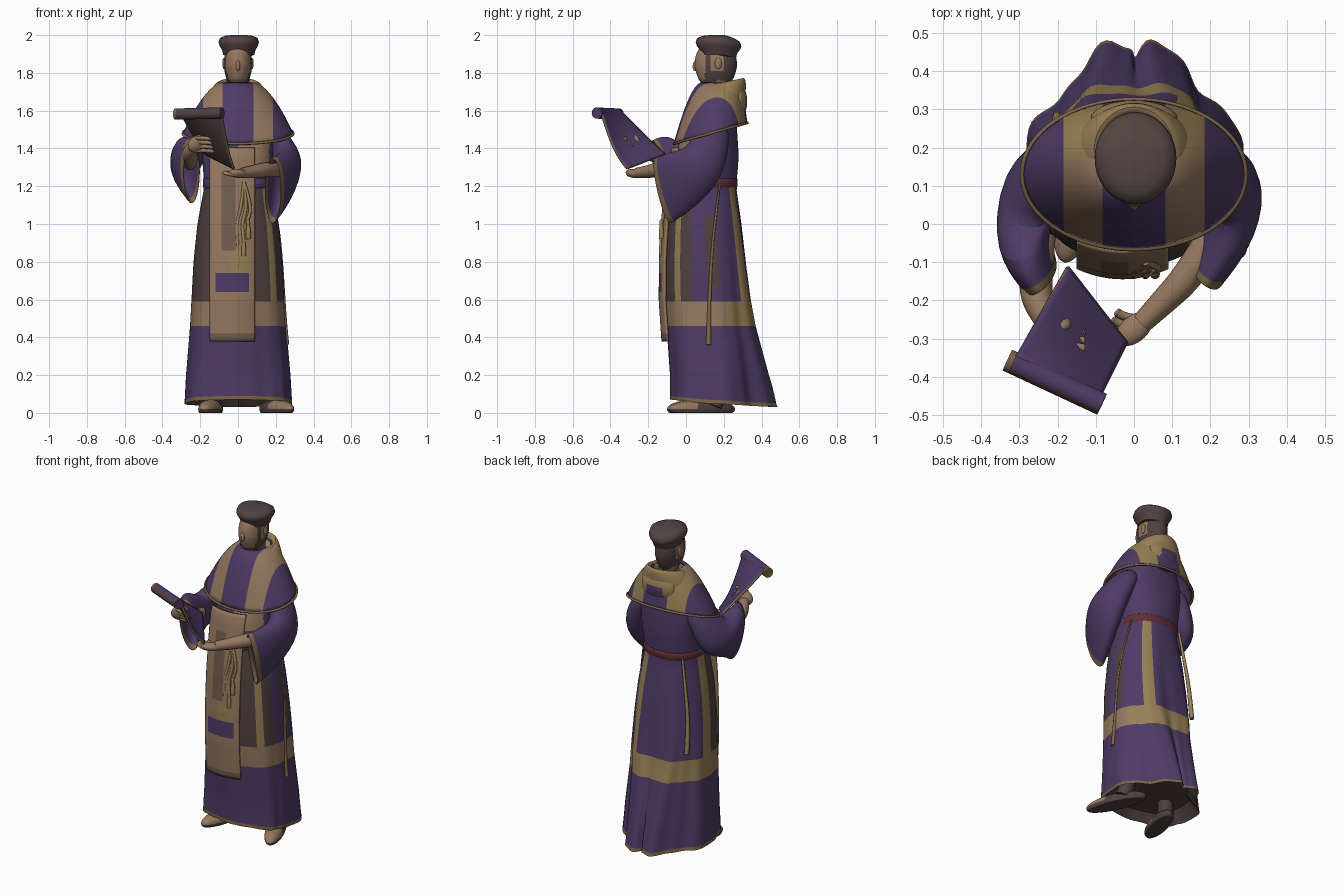
import bpy, bmesh
from math import sin, cos, pi, radians, degrees
from mathutils import Vector, Euler

if "Cube" in bpy.data.objects:
    bpy.data.objects.remove(bpy.data.objects["Cube"], do_unlink=True)

COLOURS = {
    "purple cloth": (0.076, 0.044, 0.132),
    "gold cloth": (0.315, 0.215, 0.092),
    "tan": (0.305, 0.19, 0.118),
    "taupe": (0.17, 0.108, 0.078),
    "dark brown": (0.078, 0.053, 0.050),
    "cap brown": (0.085, 0.058, 0.056),
    "belt red": (0.12, 0.028, 0.035),
    "old gold trim": (0.20, 0.13, 0.06),
}
MATS = {}
for label, rgb in COLOURS.items():
    m = bpy.data.materials.new(label)
    m.use_nodes = True
    m.diffuse_color = (*rgb, 1)
    bsdf = m.node_tree.nodes["Principled BSDF"]
    bsdf.inputs["Base Color"].default_value = (*rgb, 1)
    MATS[label] = m


def select(obj):
    bpy.ops.object.select_all(action="DESELECT")
    obj.select_set(True)
    bpy.context.view_layer.objects.active = obj


def finish(obj):
    select(obj)
    bpy.ops.object.shade_smooth_by_angle(angle=radians(50))
    return obj


def slot(mesh, label):
    if label not in mesh.materials:
        mesh.materials.append(MATS[label])
    return mesh.materials.find(label)


def to_object(name, bm, mesh):
    bm.to_mesh(mesh)
    bm.free()
    obj = bpy.data.objects.new(name, mesh)
    bpy.context.collection.objects.link(obj)
    return obj


def loft(name, rings, rule, caps=False, cuts=(), subsurf=0, thick=0):
    """Skin closed rings; rule(centre, ring, segment) names the colour."""
    mesh, bm, n = bpy.data.meshes.new(name), bmesh.new(), len(rings[0])
    vs = [[bm.verts.new(p) for p in r] for r in rings]
    for i in range(len(vs) - 1):
        for j in range(n):
            k = (j + 1) % n
            f = bm.faces.new((vs[i][j], vs[i][k], vs[i + 1][k], vs[i + 1][j]))
            f.material_index = slot(mesh, rule(f.calc_center_median(), i, j))
    if caps:
        for i, r in ((0, vs[0]), (len(vs) - 2, vs[-1])):
            f = bm.faces.new(r)
            f.material_index = slot(mesh, rule(f.calc_center_median(), i, 0))
    for x in cuts:
        bmesh.ops.bisect_plane(bm, geom=bm.verts[:] + bm.edges[:] + bm.faces[:],
                               plane_co=(x, 0, 0), plane_no=(1, 0, 0))
    if cuts:
        for f in bm.faces:
            f.material_index = slot(mesh, rule(f.calc_center_median(), 0, 0))
    bmesh.ops.recalc_face_normals(bm, faces=bm.faces[:])
    obj = to_object(name, bm, mesh)
    if thick:
        obj.modifiers.new("Thickness", "SOLIDIFY").thickness = thick
    if subsurf:
        mod = obj.modifiers.new("Smooth", "SUBSURF")
        mod.levels = mod.render_levels = subsurf
    return finish(obj)


def sheet(name, func, nu, nv, rule, thick):
    mesh, bm = bpy.data.meshes.new(name), bmesh.new()
    vs = [[bm.verts.new(func(i / nu, j / nv)) for j in range(nv + 1)] for i in range(nu + 1)]
    for i in range(nu):
        for j in range(nv):
            f = bm.faces.new((vs[i][j], vs[i + 1][j], vs[i + 1][j + 1], vs[i][j + 1]))
            f.material_index = slot(mesh, rule(f.calc_center_median()))
    obj = to_object(name, bm, mesh)
    obj.modifiers.new("Thickness", "SOLIDIFY").thickness = thick
    return finish(obj)


def ball(name, loc, scale, rule, rot=(0, 0, 0), shape=lambda p: p):
    mesh, bm = bpy.data.meshes.new(name), bmesh.new()
    bmesh.ops.create_uvsphere(bm, u_segments=48, v_segments=32, radius=1)
    turn = Euler(rot).to_matrix()
    for v in bm.verts:
        v.co = turn @ (shape(v.co.copy()) * Vector(scale)) + Vector(loc)
    for f in bm.faces:
        c = f.calc_center_median()
        f.material_index = slot(mesh, rule if isinstance(rule, str) else rule(c))
    return finish(to_object(name, bm, mesh))


def tube(name, pts, radii, label, cyclic=False):
    cu = bpy.data.curves.new(name, "CURVE")
    cu.dimensions, cu.bevel_depth, cu.bevel_resolution, cu.use_fill_caps = "3D", 1, 3, True
    sp = cu.splines.new("POLY" if cyclic else "NURBS")
    sp.points.add(len(pts) - 1)
    for k, p in enumerate(pts):
        sp.points[k].co = (*p, 1)
        sp.points[k].radius = radii[k] if isinstance(radii, tuple) else radii
    sp.use_cyclic_u = cyclic
    sp.order_u, sp.use_endpoint_u, sp.resolution_u = 3, not cyclic, 8
    cu.materials.append(MATS[label])
    obj = bpy.data.objects.new(name, cu)
    bpy.context.collection.objects.link(obj)
    select(obj)
    bpy.ops.object.convert(target="MESH")
    return finish(bpy.context.view_layer.objects.active)


# Robe cross-sections: height, half width, front y, back y
PROFILE = [(0.03, 0.28, -0.08, 0.48), (0.2, 0.272, -0.08, 0.435), (0.46, 0.252, -0.10, 0.37),
           (0.6, 0.245, -0.11, 0.345), (0.8, 0.235, -0.11, 0.32), (1.0, 0.215, -0.10, 0.295),
           (1.2, 0.178, -0.08, 0.265), (1.35, 0.19, -0.06, 0.28), (1.5, 0.20, -0.015, 0.27),
           (1.66, 0.14, 0.05, 0.26)]
SEG = 120


def section(z):
    for a, b in zip(PROFILE, PROFILE[1:]):
        if z <= b[0]:
            t = (z - a[0]) / (b[0] - a[0])
            return [p + (q - p) * t for p, q in zip(a[1:], b[1:])]
    return PROFILE[-1][1:]


def robe_ring(z, grow=1.0, lift=0.0):
    hx, yf, yb = section(z)
    flare = min(1, max(0, 1.2 - 2 * z))
    mid = yf + (0.5 - 0.15 * flare) * (yb - yf)
    ring = []
    for j in range(SEG):
        a = 2 * pi * j / SEG
        c, s = cos(a), sin(a)
        fold = max(0, 1.2 - z) ** 1.3 * (0.022 + 0.055 * max(0, s))
        r = grow * (1 - fold * (cos(7 * (a - pi / 2)) + 0.25 * cos(17 * a)))
        x = hx * r * abs(c) ** (0.87 + 0.8 * max(0, s) * flare) * (1 if c > 0 else -1)
        y = mid + (yb - mid if s > 0 else yf - mid) * r * abs(s) ** 0.87
        ring.append((x, y, z + lift - (0.02 * s if z < 0.1 and not lift else 0)))
    return ring


def robe_colour(c, i, j):
    a = degrees(2 * pi * (j + 0.5) / SEG)
    if i == 0:
        return "dark brown"
    if i == 1:
        return "old gold trim"
    if c.z > 1.24:
        return "tan" if c.z > 1.3 and c.y < 0.05 and 0 < c.x < 0.165 else "purple cloth"
    if c.z < 0.46:
        return "purple cloth"
    if c.z < 0.59:
        return "gold cloth" if 20 < a < 186 else "tan"
    if 48 < a < 66 or 168 < a < 183 or 312 < a < 325:
        return "gold cloth"
    if 183 < a < 342 or (a < 14 and 0.66 < c.z < 1.05):
        return "dark brown"
    return "purple cloth"


levels = [0.07 + 0.065 * k for k in range(25)]
loft("robe", [robe_ring(0.05, 0.8, 0.07), robe_ring(0.05)] + [robe_ring(z) for z in levels],
     robe_colour, caps=True)
loft("belt", [robe_ring(z, g) for z, g in ((1.19, 1.0), (1.195, 1.03), (1.235, 1.03), (1.24, 1.0))],
     lambda c, i, j: "belt red" if c.y > 0.13 else "purple cloth")


# Front panel with its painted patch
def panel_point(u, v):
    z = 1.40 - 1.02 * v
    y = section(z)[1] - 0.016 - 0.006 * v + 0.026 * (2 * u - 1) ** 2
    return (-0.145 + 0.23 * u, y, z)


def panel_colour(c):
    if c.z < 0.41:
        return "taupe"
    if -0.115 < c.x < 0.055 and 0.64 < c.z < 0.74:
        return "purple cloth"
    if -0.04 < c.x < 0.06 and 0.74 < c.z < 0.86:
        return "gold cloth"
    return "taupe" if -0.085 < c.x < -0.015 and 0.86 < c.z < 1.27 else "tan"


sheet("front_panel", panel_point, 23, 51, panel_colour, 0.014)

# Cords and tassels at the front and sides
for k, (x, low) in enumerate(((0.0, 0.80), (0.03, 0.86), (0.055, 0.95))):
    tube(f"front_cord_{k}", [(0.03, -0.10, 1.22), (x + 0.02, -0.115, 1.1), (x - 0.01, -0.125, 1.0),
                             (x, -0.132, low + 0.08), (x, -0.132, low)], 0.009, "gold cloth")
    tube(f"front_tassel_{k}", [(x, -0.13, low + 0.05), (x, -0.132, low), (x, -0.13, low - 0.03)],
         (0.008, 0.016, 0.012), "gold cloth")
tube("left_cord", [(0.17, 0.18, 1.21), (0.215, 0.15, 1.0), (0.235, 0.13, 0.75),
                   (0.248, 0.12, 0.46), (0.258, 0.12, 0.36)], (0.005, 0.006, 0.008, 0.012, 0.014),
     "old gold trim")
tube("right_cord", [(-0.14, 0.235, 1.21), (-0.175, 0.25, 1.0), (-0.195, 0.26, 0.85),
                    (-0.2, 0.27, 0.72), (-0.2, 0.28, 0.64)], (0.007, 0.01, 0.011, 0.014, 0.014),
     "gold cloth")


# Shoulder cape with two stripes over the shoulders
def cape_ring(t):
    s, ring = t ** 0.75, []
    for j in range(72):
        a = 2 * pi * j / 72
        hem = 1.48 + 0.055 * sin(a)
        ring.append(((0.085 + 0.207 * s) * cos(a),
                     0.18 - 0.05 * s + (0.1 + 0.095 * s) * sin(a),
                     1.75 - (1.75 - hem) * t ** 1.25))
    return ring


def cape_colour(c, i, j):
    if 0.082 < abs(c.x) < 0.185:
        return "gold cloth" if c.y > 0.17 else "tan"
    return "purple cloth"


loft("cape", [cape_ring(k / 14) for k in range(15)], cape_colour,
     cuts=(-0.185, -0.082, 0.082, 0.185), thick=0.012)
tube("cape_hem", cape_ring(1), 0.007, "old gold trim", True)


# Cowl folded around the neck, with the hood hanging behind
def cowl_ring(rx, ry, z, tilt):
    return [(rx * cos(a), 0.19 + ry * sin(a), z + tilt * sin(a))
            for a in (2 * pi * k / 40 for k in range(40))]


def cowl_colour(c, i, j):
    if c.y < 0.14 and abs(c.x) < 0.075:
        return "purple cloth" if i < 3 else "taupe"
    return "gold cloth" if c.y > 0.2 else "tan"


loft("cowl", [cowl_ring(*r) for r in ((0.165, 0.12, 1.655, 0.0), (0.15, 0.128, 1.70, 0.01),
                                      (0.125, 0.128, 1.738, 0.022), (0.105, 0.118, 1.752, 0.026),
                                      (0.085, 0.10, 1.742, 0.026), (0.07, 0.085, 1.70, 0.02))],
     cowl_colour, subsurf=1)
ball("hood_pouch", (0, 0.272, 1.65), (0.115, 0.052, 0.095),
     lambda c: "purple cloth" if abs(c.x) < 0.06 and c.z < 1.67 else "gold cloth")


# Wide hanging sleeves: centre, outward axis and front-to-back axis of each section
def sleeve(name, side, cuff, drop):
    secs = [((0.14, 0.14, 1.53), (0.04, 0, 0.04), (0, 0.09, 0)),
            ((0.215, 0.13, 1.44), (0.064, 0, 0.025), (0, 0.10, -0.02)),
            ((0.27, 0.10, 1.32), (0.085, 0, 0), (0, 0.10, -0.08)),
            ((cuff[0] + 0.055, cuff[1] + 0.11, cuff[2] + 0.06), (0.07, -0.03, 0), (0, 0.065, -drop + 0.025)),
            ((cuff[0] + 0.003, cuff[1] + 0.008, cuff[2] + 0.003), (0.047, -0.03, 0), (0, 0.04, -drop))]
    mid = secs[3]
    secs += [(cuff, (0.044, -0.03, 0), (0, 0.04, -drop)),
             (cuff, (0.036, -0.025, 0), (0, 0.035, -drop * 0.92)),
             (mid[0], [0.7 * v for v in mid[1]], [0.7 * v for v in mid[2]])]
    rings = []
    for c, w, v in secs:
        ring = [Vector(c) + Vector(w) * cos(a) + Vector(v) * sin(a)
                for a in (2 * pi * k / 20 for k in range(20))]
        rings.append([(side * p.x, p.y, p.z) for p in ring])
    kinds = ["purple cloth"] * 4 + ["old gold trim"] * 2 + ["purple cloth"] * 2
    loft(name, rings, lambda c, i, j: kinds[i], caps=True, subsurf=2)


sleeve("left_sleeve", 1, (0.185, -0.125, 1.175), 0.175)
sleeve("right_sleeve", -1, (0.245, -0.14, 1.275), 0.17)

# Forearms and hands
tube("left_forearm", [(0.23, 0.0, 1.29), (0.15, -0.13, 1.29), (0.07, -0.21, 1.275), (0.02, -0.26, 1.27)],
     (0.045, 0.042, 0.034, 0.028), "tan")
ball("left_hand", (0.0, -0.275, 1.268), (0.055, 0.035, 0.024), "tan", (0, 0.1, 0.7))
tube("right_forearm", [(-0.25, -0.03, 1.33), (-0.26, -0.15, 1.36), (-0.25, -0.22, 1.39), (-0.225, -0.26, 1.41)],
     (0.045, 0.045, 0.038, 0.03), "tan")
ball("right_hand", (-0.215, -0.275, 1.425), (0.055, 0.028, 0.045), "tan", (0.3, -0.5, 0.3))
for k in range(4):
    tube(f"left_finger_{k}", [(0.0 + 0.01 * k, -0.30 + 0.018 * k, 1.262), (-0.045 + 0.008 * k, -0.31 + 0.02 * k, 1.26),
                              (-0.075 + 0.01 * k, -0.29 + 0.02 * k, 1.272)], 0.011, "tan")
    tube(f"right_finger_{k}", [(-0.22, -0.3 + 0.008 * k, 1.455 - 0.022 * k), (-0.17, -0.32 + 0.015 * k, 1.455 - 0.022 * k),
                               (-0.13, -0.325 + 0.02 * k, 1.45 - 0.022 * k)], 0.011, "tan")

# Scroll: a sagging sheet, purple inside and brown outside, curled over at the top
TL, TR = Vector((-0.31, -0.345, 1.605)), Vector((-0.085, -0.45, 1.61))
BL, BR = Vector((-0.17, -0.11, 1.375)), Vector((-0.015, -0.31, 1.295))


def scroll_point(u, v):
    p = TL.lerp(TR, u).lerp(BL.lerp(BR, u), v)
    p.z += 0.02 * cos(pi * u) * sin(pi * v) - 0.025 * sin(pi * v)
    return p


scroll = sheet("scroll_sheet", scroll_point, 16, 20, lambda c: "purple cloth", 0.012)
for label in ("dark brown", "old gold trim"):
    scroll.data.materials.append(MATS[label])
mod = scroll.modifiers["Thickness"]
mod.material_offset, mod.material_offset_rim = 1, 2
across = (TR - TL).normalized()
up = (TR - TL).cross(BL - TL).normalized()
out = across.cross(up)
loft("scroll_roll", [[end + 0.03 * (up * (cos(a) - 1) + out * sin(a))
                      for a in (2 * pi * k / 24 for k in range(24))]
                     for end in (TL - across * 0.015, TL, TR, TR + across * 0.01)],
     lambda c, i, j: "old gold trim" if i == 0 else ("purple cloth" if j < 5 or j > 18 else "dark brown"),
     caps=True)


# Head, with face, sideburns, temples and hair split by position
def head_shape(p):
    full = (1 + 0.3 * p.z ** 2) * (1 - 0.2 * max(0, -p.z))
    return Vector((p.x * full, p.y * full, p.z))


def head_colour(c):
    if c.z < 1.735 or c.z > 1.93 or c.y > 0.195:
        return "dark brown"
    if c.y < 0.1:
        return "tan" if c.z > 1.765 else "taupe"
    return "tan" if c.y > 0.125 and 1.815 < c.z < 1.895 else "dark brown"


ball("head", (0, 0.158, 1.835), (0.075, 0.112, 0.125), head_colour, shape=head_shape)
ball("nose", (0, 0.052, 1.84), (0.012, 0.016, 0.03), "tan", (-0.2, 0, 0))
for sx, name in ((1, "left"), (-1, "right")):
    ball(name + "_ear", (sx * 0.074, 0.17, 1.85), (0.009, 0.018, 0.03), "tan")
tube("neck", [(0, 0.18, 1.66), (0, 0.175, 1.72), (0, 0.17, 1.78)], 0.06, "taupe")

# Flat cap, drooping to an edge at the back
cap = []
for z, r in ((1.895, 0.082), (1.92, 0.088), (1.945, 0.102), (1.962, 0.107), (1.984, 0.1), (1.996, 0.075), (2.0, 0.04)):
    cap.append([(r * cos(a) + 0.004, 0.172 + 1.13 * r * sin(a), z - 0.24 * max(0, 1.13 * r * sin(a) - 0.03))
                for a in (2 * pi * k / 36 for k in range(36))])
loft("cap", cap, lambda c, i, j: "cap brown", caps=True)

# Shoes with dark soles
for name, x, y, turn, length in (("left_shoe", 0.205, 0.085, 0.42, 0.19), ("right_shoe", -0.145, 0.05, -0.25, 0.155)):
    ball(name, (x, y, 0.02), (0.055, length, 0.05),
         lambda c: "dark brown" if c.z < 0.02 or c.y > 0.06 else "tan", (0, 0, turn),
         lambda p: Vector((p.x, p.y, max(p.z, -0.4))))
    tube(name + "_leg", [(x, y + 0.06, 0.03), (x * 0.9, y + 0.08, 0.1), (x * 0.8, y + 0.08, 0.2)],
         0.045, "dark brown")
